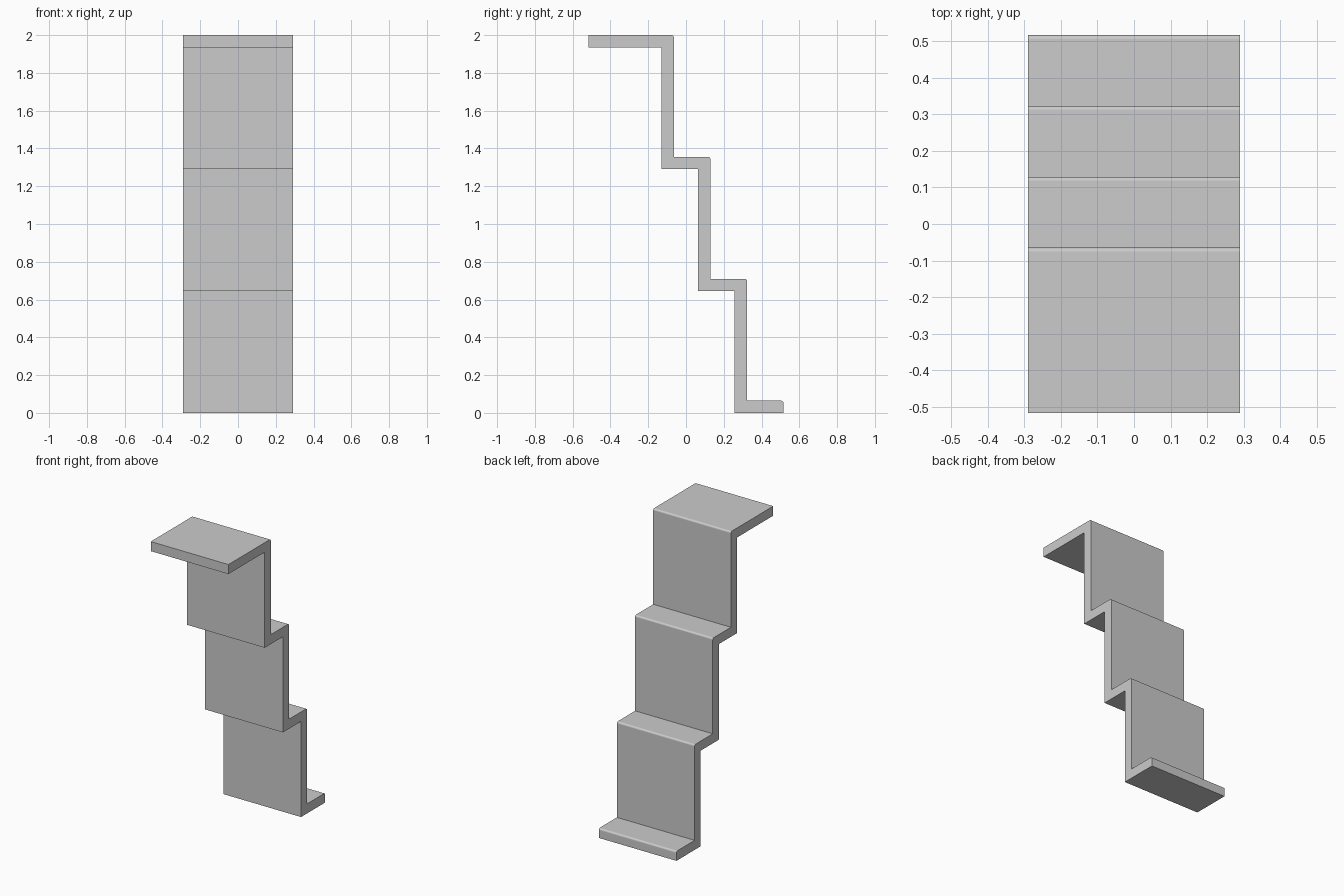
import bpy, bmesh

if "Cube" in bpy.data.objects:
    bpy.data.objects.remove(bpy.data.objects["Cube"])

U = 2 / 31            # sheet thickness, the module of the whole model
STEPS = 3
RUN, RISE = 3, 10     # in modules
HALF_WIDTH = 0.29

# Back (upper) side of the zigzag from the foot up, then the front side back down
back, front, noses = [(8, 0)], [], []
for i in range(STEPS + 1):
    y = 8 - RUN * i
    noses.append((y, RISE * i + 1))
    back.append((y, RISE * i + 1))
    if i < STEPS:
        back.append((y - RUN, RISE * i + 1))
        front.append((y - RUN - 1, RISE * i))
        front.append((y - RUN - 1, RISE * (i + 1)))
back.append((-8, RISE * STEPS + 1))
front[-1:] = [front[-1], (-8, RISE * STEPS)]
profile = back + front[::-1]

# Extrude the profile across the width
bm = bmesh.new()
verts = [bm.verts.new((-HALF_WIDTH, y * U, z * U)) for y, z in profile]
face = bm.faces.new(verts)
ext = bmesh.ops.extrude_face_region(bm, geom=[face], use_keep_orig=True)
bmesh.ops.translate(bm, vec=(2 * HALF_WIDTH, 0, 0),
                    verts=[g for g in ext["geom"] if isinstance(g, bmesh.types.BMVert)])
bmesh.ops.recalc_face_normals(bm, faces=bm.faces[:])


# Small rounding along each step nosing
def is_nose(e):
    a, b = (v.co for v in e.verts)
    return abs(a.x - b.x) > HALF_WIDTH and any(
        abs(a.y - y * U) < 1e-4 and abs(a.z - z * U) < 1e-4 for y, z in noses)


bmesh.ops.bevel(bm, geom=[e for e in bm.edges if is_nose(e)], offset=0.012,
                offset_type='OFFSET', segments=4, profile=0.5, affect='EDGES')

mesh = bpy.data.meshes.new("stair_strip")
bm.to_mesh(mesh)
bm.free()
strip = bpy.data.objects.new("stair_strip", mesh)
bpy.context.collection.objects.link(strip)

# Smooth nosings, crisp everything else
bpy.context.view_layer.objects.active = strip
strip.select_set(True)
bpy.ops.object.shade_smooth_by_angle(angle=0.6)
weighted = strip.modifiers.new("weighted_normals", 'WEIGHTED_NORMAL')
weighted.keep_sharp = True
